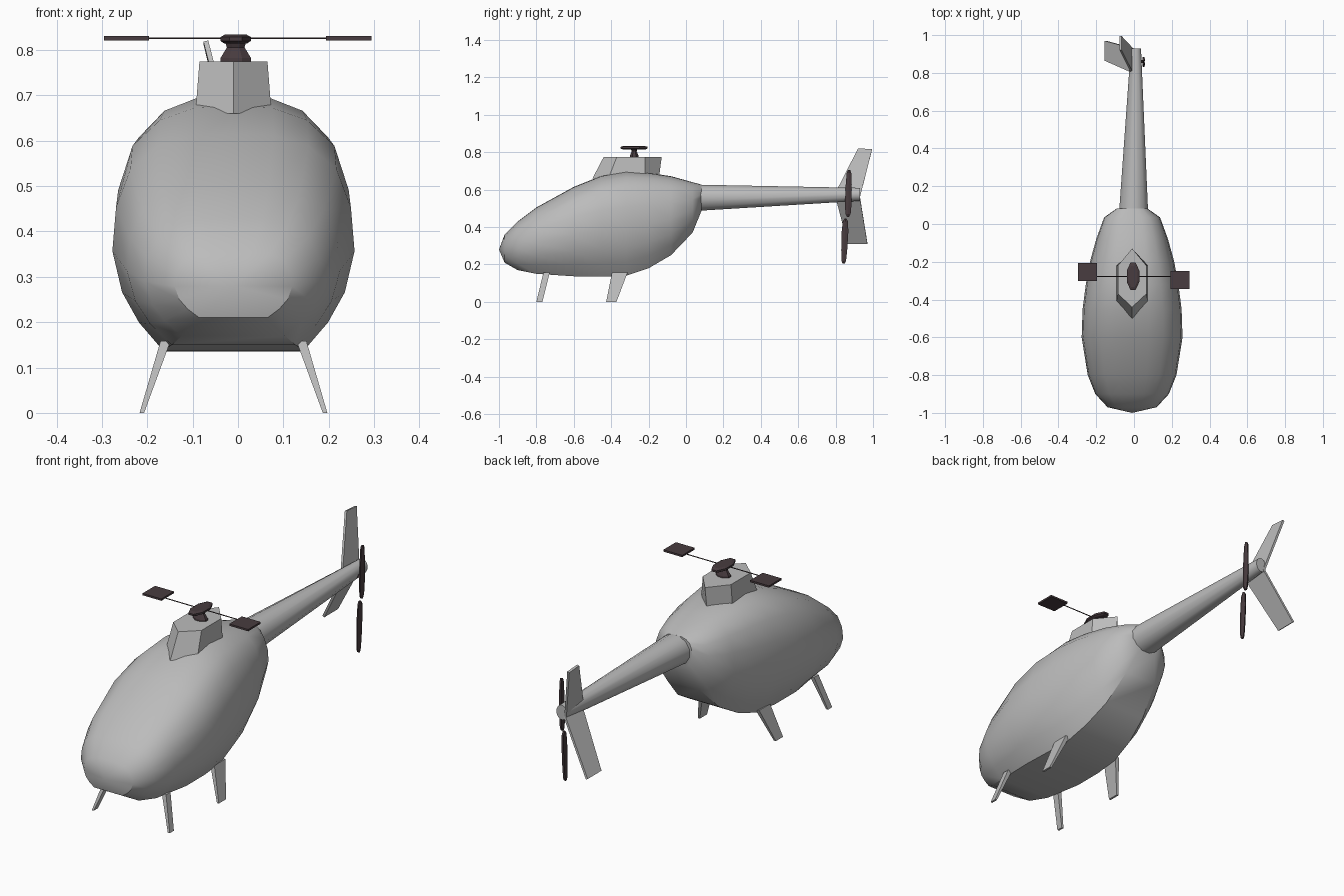
import bpy, bmesh, math
from mathutils import Vector

cube = bpy.data.objects.get("Cube")
if cube:
    bpy.data.objects.remove(cube)


def material(name, rgb):
    m = bpy.data.materials.new(name)
    m.use_nodes = True
    m.diffuse_color = (*rgb, 1)
    m.node_tree.nodes["Principled BSDF"].inputs["Base Color"].default_value = (*rgb, 1)
    return m


GREY = material("hull_grey", (0.5, 0.5, 0.5))
DARK = material("rotor_dark", (0.065, 0.045, 0.05))
CX = -0.01  # hull centre line


def loft(name, rings, mat, smooth=None):
    """Skin a list of equal-length point rings and cap both ends."""
    bm = bmesh.new()
    loops = [[bm.verts.new(p) for p in ring] for ring in rings]
    n = len(loops[0])
    for a, b in zip(loops, loops[1:]):
        for i in range(n):
            j = (i + 1) % n
            bm.faces.new((a[i], a[j], b[j], b[i]))
    bm.faces.new(loops[0][::-1])
    bm.faces.new(loops[-1])
    bmesh.ops.remove_doubles(bm, verts=bm.verts, dist=1e-5)
    bmesh.ops.recalc_face_normals(bm, faces=bm.faces)
    mesh = bpy.data.meshes.new(name)
    bm.to_mesh(mesh)
    bm.free()
    mesh.materials.append(mat)
    obj = bpy.data.objects.new(name, mesh)
    bpy.context.collection.objects.link(obj)
    if smooth:
        bpy.ops.object.select_all(action="DESELECT")
        obj.select_set(True)
        bpy.context.view_layer.objects.active = obj
        bpy.ops.object.shade_smooth_by_angle(angle=math.radians(smooth))
    return obj


def plate(name, corners, thickness, mat):
    """Flat quad given thickness along its normal."""
    c = [Vector(p) for p in corners]
    off = (c[1] - c[0]).cross(c[3] - c[0]).normalized() * thickness / 2
    return loft(name, [[p - off for p in c], [p + off for p in c]], mat)


# Hull: one half section, scaled by width, bottom and top at each station
half = [(0.33, 0.995), (0.62, 0.945), (0.85, 0.84), (0.97, 0.66), (1, 0.46),
        (0.92, 0.27), (0.78, 0.13), (0.58, 0)]
section = [(0, 1)] + half + [(-u, v) for u, v in reversed(half)]
stations = [  # y, half width, bottom, top
    (-0.97, 0.13, 0.21, 0.36), (-0.9, 0.195, 0.17, 0.43), (-0.8, 0.235, 0.15, 0.505),
    (-0.6, 0.267, 0.137, 0.615), (-0.45, 0.262, 0.135, 0.675), (-0.32, 0.245, 0.14, 0.697),
    (-0.2, 0.223, 0.18, 0.69), (-0.08, 0.19, 0.25, 0.672), (0.035, 0.148, 0.37, 0.64),
    (0.083, 0.08, 0.487, 0.627)]
rings = [[(CX + u * w, y, b + v * (t - b)) for u, v in section] for y, w, b, t in stations]
rings.insert(0, [(CX, -1, 0.28)] * len(section))
loft("hull", rings, GREY, 35)


# Tail boom
def boom_ring(x, y, z, rx, rz, n=12):
    angles = [2 * math.pi * (i + 0.5) / n for i in range(n)]
    return [(x + rx * math.cos(a), y, z + rz * math.sin(a)) for a in angles]


loft("tail_boom", [boom_ring(-0.002, 0.07, 0.557, 0.079, 0.072),
                   boom_ring(0.01, 0.93, 0.575, 0.028, 0.036)], GREY, 35)


# Mast housing: hexagonal, pointed front and back
def hexagon(w, front, shoulder_f, shoulder_b, back, z):
    pts = [(0, front), (w, shoulder_f), (w, shoulder_b), (0, back),
           (-w, shoulder_b), (-w, shoulder_f)]
    return [(CX + x, y, z) for x, y in pts]


loft("mast_housing", [hexagon(0.084, -0.5, -0.415, -0.22, -0.145, 0.66),
                      hexagon(0.075, -0.44, -0.37, -0.22, -0.13, 0.775)], GREY)

# Main rotor: mast, hub bar, rod and two offset paddles
HX, HY, RZ = -0.005, -0.277, 0.826


def hub_ring(rx, ry, z):
    return [(HX + rx * math.cos(a), HY + ry * math.sin(a), z)
            for a in [math.pi * (i + 0.5) / 4 for i in range(8)]]


loft("rotor_mast", [hub_ring(0.036, 0.024, 0.77), hub_ring(0.036, 0.024, 0.783),
                    hub_ring(0.021, 0.014, 0.806), hub_ring(0.026, 0.02, 0.82)], DARK)
loft("rotor_hub", [hub_ring(0.028, 0.065, 0.815), hub_ring(0.036, 0.078, 0.82),
                   hub_ring(0.036, 0.078, 0.829), hub_ring(0.026, 0.06, 0.834)], DARK)
loft("rotor_rod", [[(x, HY + 0.003 * math.cos(a), RZ + 0.002 * math.sin(a))
                    for a in [math.pi * i / 3 for i in range(6)]]
                   for x in (-0.25, 0.25)], DARK)
for side, name, y0, x0 in ((-1, "right", -0.302, -0.296), (1, "left", -0.343, 0.194)):
    plate(name + "_paddle", [(x0, y0, RZ), (x0 + 0.1, y0, RZ),
                             (x0 + 0.1, y0 + 0.095, RZ), (x0, y0 + 0.095, RZ)], 0.009, DARK)

# Tail rotor: two tapered blades beside the boom
blade = [(0, 0.006), (0.06, 0.014), (0.3, 0.018), (0.7, 0.016), (0.94, 0.012), (1, 0.006)]
for name, y_root, z_root, y_tip, z_tip in (("upper", 0.866, 0.455, 0.872, 0.705),
                                           ("lower", 0.853, 0.445, 0.843, 0.205)):
    loft(name + "_tail_blade",
         [[(0.052 + dx, y_root + (y_tip - y_root) * t + s * w, z_root + (z_tip - z_root) * t)
           for dx, s in ((-0.006, 0.8), (0.002, 1), (0.006, 0), (0.002, -1), (-0.006, -0.8))]
          for t, w in blade], DARK)
plate("tail_rotor_axle", [(0.01, 0.853, 0.562), (0.05, 0.853, 0.562),
                          (0.05, 0.867, 0.562), (0.01, 0.867, 0.562)], 0.014, DARK)

# Tail fins, both leaning to the model's right
plate("upper_fin", [(-0.01, 0.8, 0.585), (-0.01, 0.93, 0.56),
                    (-0.071, 0.995, 0.815), (-0.071, 0.92, 0.82)], 0.011, GREY)
plate("lower_fin", [(-0.005, 0.8, 0.56), (-0.005, 0.93, 0.56),
                    (-0.152, 0.97, 0.312), (-0.152, 0.865, 0.312)], 0.011, GREY)


# Legs: tapered struts splayed outward
def leg_ring(x, thick, y0, y1, z):
    return [(x - thick, y0, z), (x + thick, y0, z), (x + thick, y1, z), (x - thick, y1, z)]


for side, name in ((-1, "right"), (1, "left")):
    for part, foot, top in (("front", (-0.8, -0.768), (-0.762, -0.728)),
                            ("rear", (-0.427, -0.372), (-0.395, -0.312))):
        loft(f"{name}_{part}_leg", [leg_ring(CX + side * 0.202, 0.005, *foot, 0),
                                    leg_ring(CX + side * 0.15, 0.011, *top, 0.158)], GREY)
